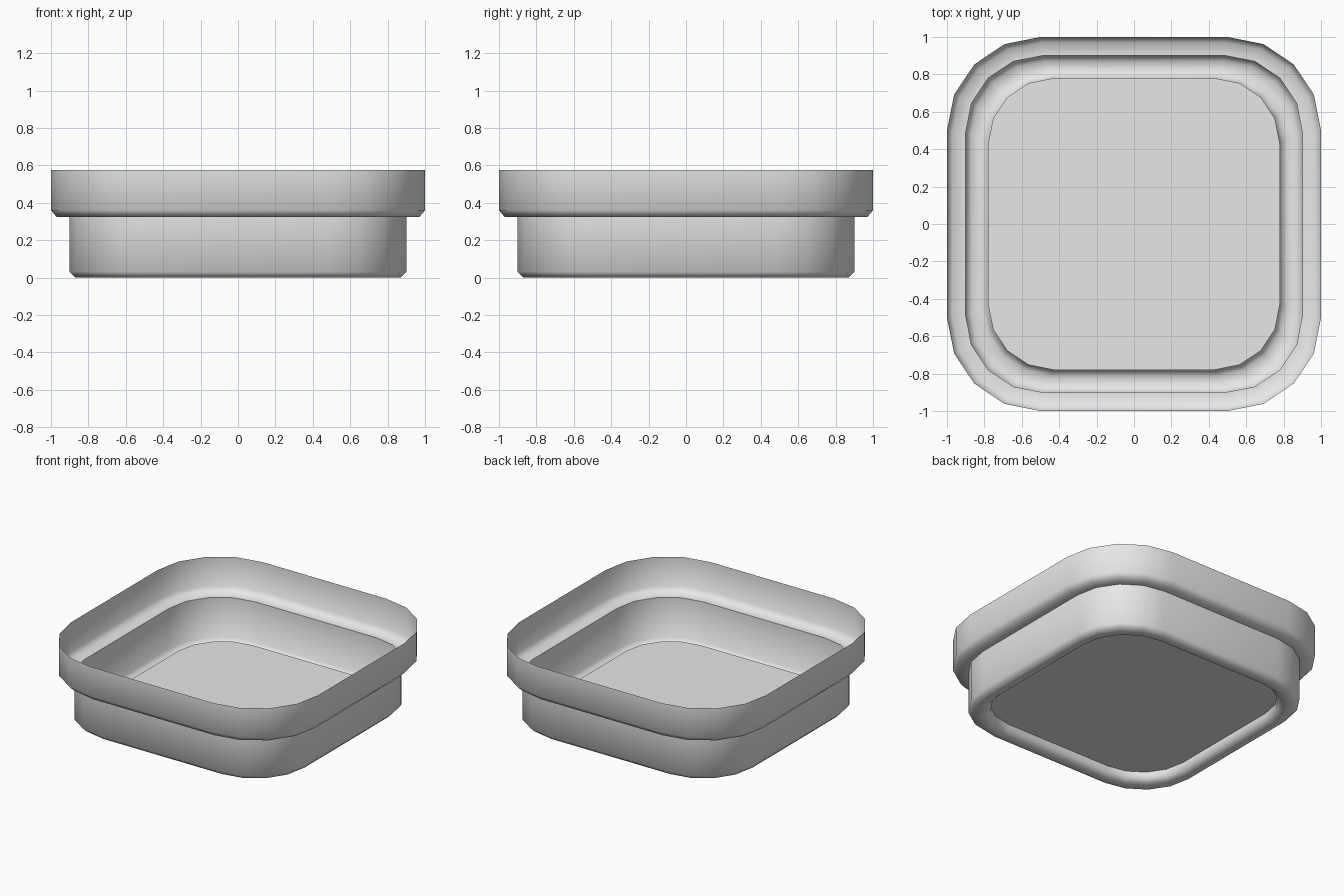
import bpy
import bmesh
from math import cos, sin, pi, radians

if "Cube" in bpy.data.objects:
    bpy.data.objects.remove(bpy.data.objects["Cube"], do_unlink=True)

CORNER_STEPS = 4

# One plain grey for the whole tray
grey = bpy.data.materials.new("light_grey")
grey.use_nodes = True
grey.diffuse_color = (0.8, 0.8, 0.8, 1)
grey.node_tree.nodes["Principled BSDF"].inputs["Base Color"].default_value = (0.8, 0.8, 0.8, 1)


def rounded_square(bm, half, roundness, z):
    """Ring of vertices, counter-clockwise, with four rounded corners."""
    radius = half * roundness
    centre = half - radius
    ring = []
    for quarter, (sx, sy) in enumerate([(1, 1), (-1, 1), (-1, -1), (1, -1)]):
        for step in range(CORNER_STEPS + 1):
            a = (quarter + step / CORNER_STEPS) * pi / 2
            ring.append(bm.verts.new((sx * centre + radius * cos(a),
                                      sy * centre + radius * sin(a), z)))
    return ring


# Wall profile from the open rim down to the raised floor:
# half width, corner roundness, height
profile = [
    (1.00, 0.50, 0.575),   # rim
    (1.00, 0.50, 0.36),    # ledge chamfer
    (0.97, 0.495, 0.325),
    (0.90, 0.455, 0.325),  # inner edge of ledge
    (0.90, 0.455, 0.03),   # foot chamfer
    (0.87, 0.45, 0.0),
    (0.81, 0.45, 0.0),
    (0.78, 0.45, 0.03),    # inside of foot
    (0.78, 0.45, 0.07),    # floor edge
]

# Thin shell: bridge the rings and close the floor
bm = bmesh.new()
rings = [rounded_square(bm, *p) for p in profile]
for upper, lower in zip(rings, rings[1:]):
    for i in range(len(upper)):
        j = (i + 1) % len(upper)
        bm.faces.new((upper[i], lower[i], lower[j], upper[j]))
bm.faces.new(reversed(rings[-1]))

mesh = bpy.data.meshes.new("tray")
bm.to_mesh(mesh)
bm.free()
mesh.materials.append(grey)
tray = bpy.data.objects.new("tray", mesh)
bpy.context.collection.objects.link(tray)

# Soft chamfers, crisp ledge and floor edges
bpy.ops.object.select_all(action='DESELECT')
tray.select_set(True)
bpy.context.view_layer.objects.active = tray
bpy.ops.object.shade_smooth_by_angle(angle=radians(60))
